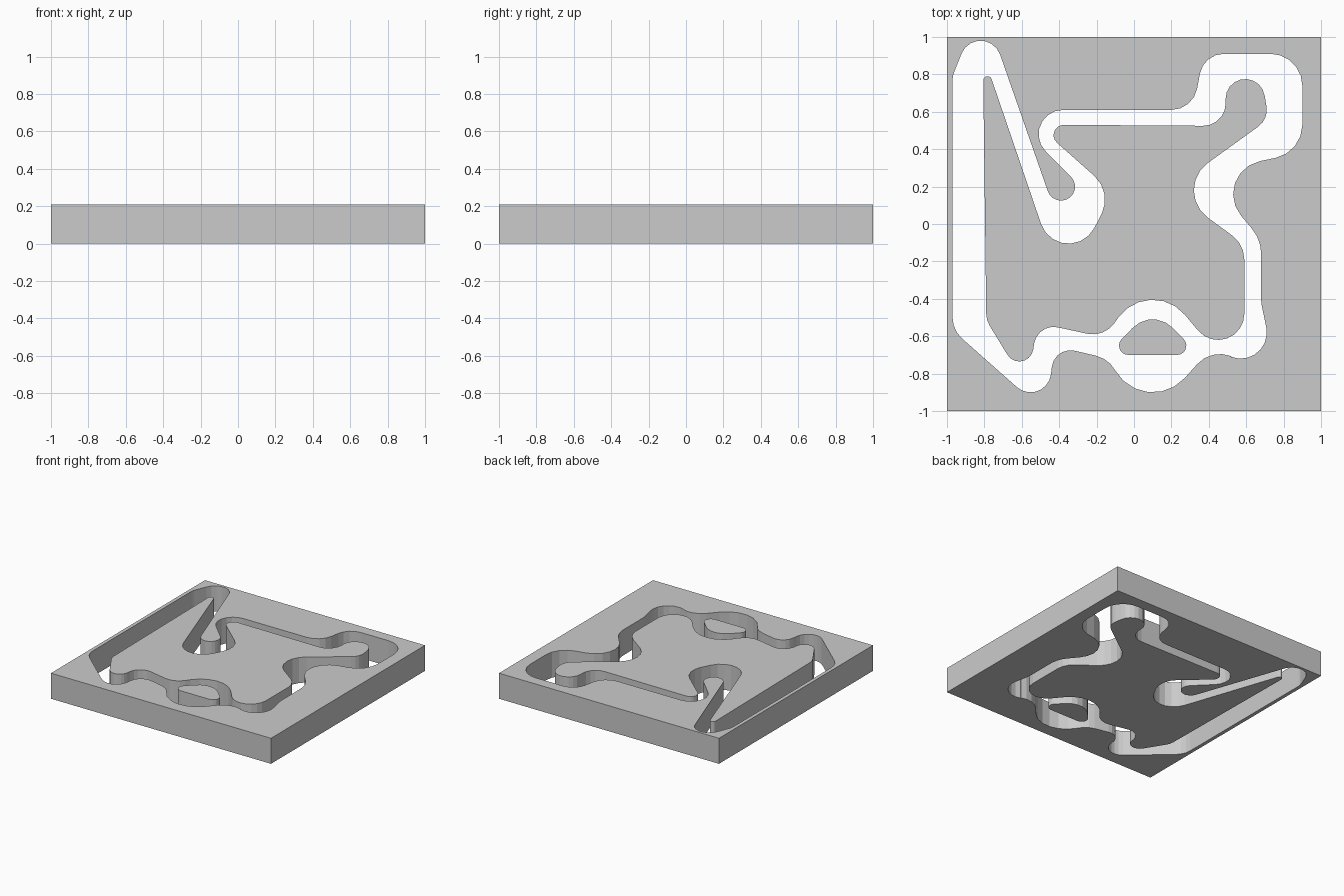
import bpy, bmesh
from math import atan2, acos, hypot, cos, sin, pi, radians, ceil

if "Cube" in bpy.data.objects:
    bpy.data.objects.remove(bpy.data.objects["Cube"])

HEIGHT = 0.21
STEP = radians(20)


def belt(circles):
    """Clockwise outline: arcs joined by tangents. Positive radius turns right, negative turns left."""
    n = len(circles)
    angles = []
    for i in range(n):
        x1, y1, r1 = circles[i]
        x2, y2, r2 = circles[(i + 1) % n]
        dx, dy = x2 - x1, y2 - y1
        ratio = max(-1, min(1, (r1 - r2) / hypot(dx, dy)))
        angles.append(atan2(dy, dx) + acos(ratio))
    points = []
    for i, (x, y, r) in enumerate(circles):
        sign = -1 if r > 0 else 1
        start = angles[i - 1]
        sweep = (sign * (angles[i] - start)) % (2 * pi)
        if sweep > 5.5:
            sweep = 0
        steps = max(1, ceil(sweep / STEP))
        for k in range(steps + 1):
            a = start + sign * sweep * k / steps
            points.append((x + r * cos(a), y + r * sin(a)))
    return points


def plate(name, outlines):
    """Flat plate from closed outlines; nested outlines become holes."""
    curve = bpy.data.curves.new(name, 'CURVE')
    curve.dimensions = '2D'
    curve.fill_mode = 'BOTH'
    curve.extrude = HEIGHT / 2
    for outline in outlines:
        spline = curve.splines.new('POLY')
        spline.points.add(len(outline) - 1)
        for p, (x, y) in zip(spline.points, outline):
            p.co = (x, y, 0, 1)
        spline.use_cyclic_u = True
    temp = bpy.data.objects.new(name + "_profile", curve)
    bpy.context.collection.objects.link(temp)
    bpy.context.view_layer.update()
    graph = bpy.context.evaluated_depsgraph_get()
    mesh = bpy.data.meshes.new_from_object(temp.evaluated_get(graph))
    bpy.data.objects.remove(temp)
    bm = bmesh.new()
    bm.from_mesh(mesh)
    bmesh.ops.remove_doubles(bm, verts=bm.verts, dist=0.0005)
    bmesh.ops.translate(bm, verts=bm.verts, vec=(0, 0, HEIGHT / 2))
    bmesh.ops.recalc_face_normals(bm, faces=bm.faces)
    for f in bm.faces:
        f.smooth = False
    bm.to_mesh(mesh)
    bm.free()
    mesh.name = name
    obj = bpy.data.objects.new(name, mesh)
    bpy.context.collection.objects.link(obj)
    return obj


# Outer edge of the winding channel
channel_outer = [
    (-.86, .77, .11), (-.82, .87, .11), (-.39, .20, -.075), (-.38, .48, .13),
    (.20, .75, -.14), (.48, .78, .13), (.73, .74, .17), (.72, .53, .18),
    (.71, .16, -.18), (.47, -.16, .21), (.80, -.41, -.12), (.57, -.58, .14),
    (.46, -.86, -.165), (.10, -.67, .23), (-.24, -.86, -.16),
    (-.34, -.775, -.10), (-.553, -.79, .11), (-.82, -.50, .15)]

# Inner edge of the winding channel
channel_inner = [
    (-.783, .767, .023), (-.35, .05, -.155), (-.325, .13, -.17),
    (-.375, .475, .055), (.37, .645, -.12), (.595, .67, .105), (.60, .61, .11),
    (.50, .18, -.18), (.43, -.19, .16), (.45, -.48, .14), (.10, -.63, -.225),
    (-.22, -.45, .14), (-.43, -.655, -.105), (-.613, -.66, .075),
    (-.67, -.48, .12)]

# Small island where the channel splits
island = [(-.03, -.65, .05), (.10, -.66, .15), (.23, -.65, .05)]

square = [(-1, -1), (-1, 1), (1, 1), (1, -1)]
plate("outer_frame", [square, belt(channel_outer)])
plate("inner_plate", [belt(channel_inner)])
plate("small_island", [belt(island)])
